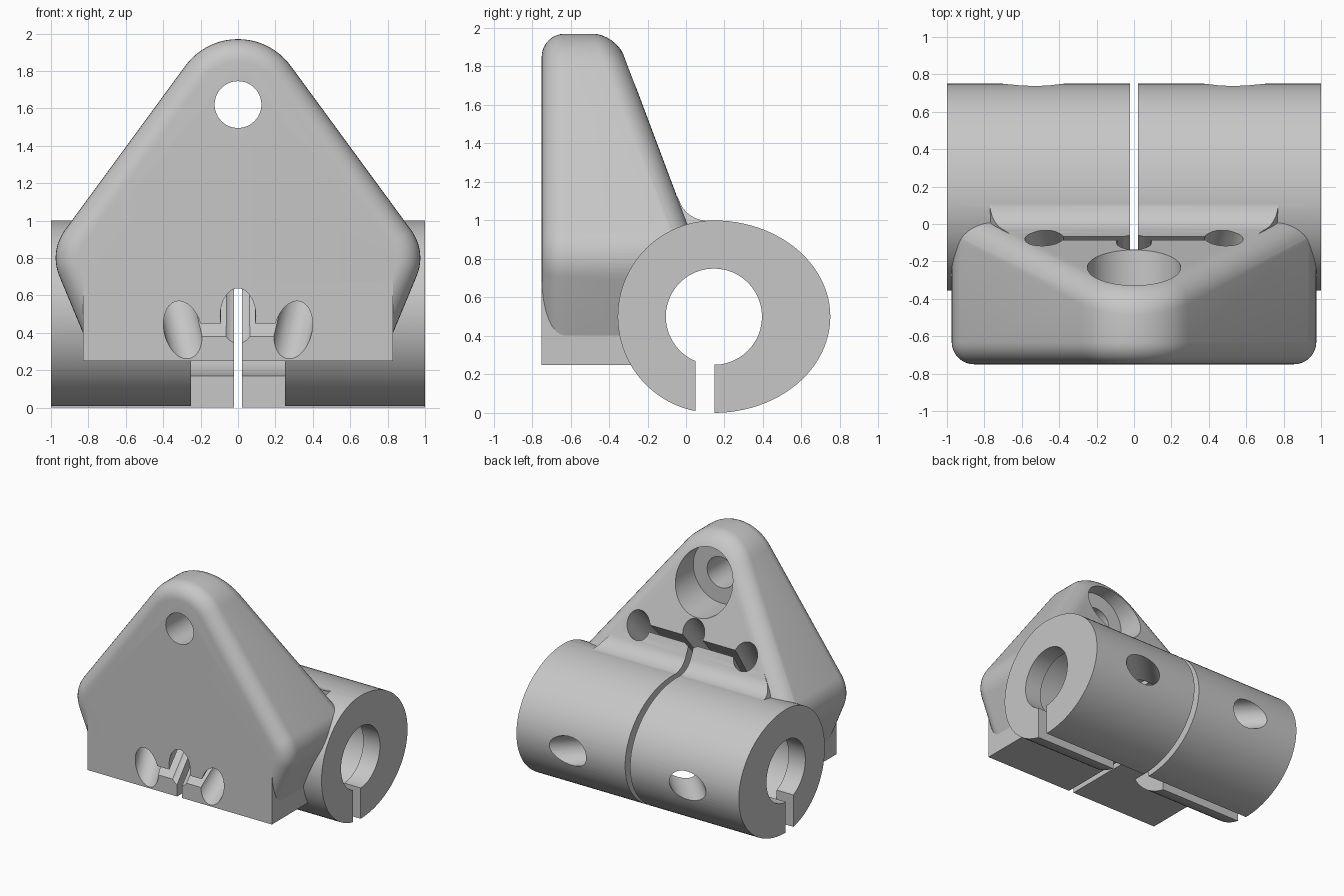
import bpy, bmesh
from math import sin, cos, radians
from mathutils import Vector

cube = bpy.data.objects.get("Cube")
if cube:
    bpy.data.objects.remove(cube, do_unlink=True)

mat = bpy.data.materials.new("light_grey")
mat.use_nodes = True
GREY = (0.57, 0.57, 0.57, 1)
mat.diffuse_color = GREY
mat.node_tree.nodes["Principled BSDF"].inputs["Base Color"].default_value = GREY


def arc(cx, cy, rx, ry, a0, a1, n):
    angles = [radians(a0 + (a1 - a0) * i / n) for i in range(n + 1)]
    return [(cx + rx * cos(a), cy + ry * sin(a)) for a in angles]


def loft(name, rings):
    """Closed solid skinned over rings; each end cap is split into two faces."""
    bm = bmesh.new()
    loops = [[bm.verts.new(p) for p in ring] for ring in rings]
    n = len(rings[0])
    for loop in (loops[0], loops[-1]):
        bm.faces.new(loop[:n // 2 + 1])
        bm.faces.new(loop[n // 2:] + loop[:1])
    for a, b in zip(loops, loops[1:]):
        for i in range(n):
            j = (i + 1) % n
            bm.faces.new((a[i], a[j], b[j], b[i]))
    bmesh.ops.recalc_face_normals(bm, faces=bm.faces)
    me = bpy.data.meshes.new(name)
    bm.to_mesh(me)
    bm.free()
    me.materials.append(mat)
    ob = bpy.data.objects.new(name, me)
    bpy.context.collection.objects.link(ob)
    return ob


def along_x(name, pts, lo, hi):
    return loft(name, [[(x, y, z) for y, z in pts] for x in (lo, hi)])


def box(name, x0, x1, y0, y1, z0, z1):
    return along_x(name, [(y0, z0), (y1, z0), (y1, z1), (y0, z1)], x0, x1)


def lathe(name, start, direction, steps):
    """Round solid along a direction; steps are (distance, radius)."""
    start, d = Vector(start), Vector(direction).normalized()
    side = d.cross(Vector((0, 0, 1))).normalized()
    up = side.cross(d)
    return loft(name, [[start + d * t + side * a + up * b
                        for a, b in arc(0, 0, r, r, 90, 450, 48)[:-1]] for t, r in steps])


# Triangular bracket with sloping back and rounded rims
ROUND = .12


def bracket_outline(inset):
    half = (arc(0, 1.62, .35 - inset, .35 - inset, 90, 34, 10)
            + arc(.725, .8, .25 - inset, .25 - inset, 36, -22, 10)
            + [(.775 - inset, .27)])
    return half + [(0, .27)] + [(-x, z) for x, z in reversed(half[1:])]


front_rings, back_rings = [], []
for i in range(9):
    a = radians(90 * i / 8)
    pts = bracket_outline(ROUND * (1 - sin(a)))
    depth = ROUND * (1 - cos(a))
    front_rings.append([(x, -.75 + depth, z) for x, z in pts])
    back_rings.append([(x, -.3 - (z - 1.8) * .375 - depth, z) for x, z in pts])
clamp = loft("clamp_bracket", front_rings + back_rings[::-1])

# Split barrel: round front half, oval back half
barrel_pts = arc(.145, .5, .605, .5, -90, 90, 48) + arc(.145, .5, .5, .5, 90, 270, 48)[1:-1]
barrel = along_x("barrel", barrel_pts, -1, 1)

# Square foot and the fillet that blends the bracket into the barrel
foot = box("foot", -.83, .83, -.75, .1, .25, .68)
fillet_pts = [(-.2, .9), (-.2, 1.15), (-.06, 1.15)] + arc(.12, 1.14, .16, .143, 195, 270, 8) + [(.12, .9)]
fillet = along_x("fillet", fillet_pts, -.77, .77)
for v in fillet.data.vertices:
    v.co.x *= 1 - max(0, v.co.z - 1)

# Jaw slot, bore with wider inner recess, centre slit and jaw cutaway
cutters = [
    box("jaw_slot", -1.2, 1.2, .05, .147, -.1, .35),
    lathe("bore", (0, .145, .5), (1, 0, 0),
          [(-1.2, .25), (-.85, .25), (-.85, .33), (.85, .33), (.85, .25), (1.2, .25)]),
    along_x("centre_slit", [(-.85, -.1), (.9, -.1), (.9, 1.31), (-.05, 1.31), (-.85, .36)],
            -.0225, .0225),
    box("jaw_cutaway", -.25, .25, -.5, .1, -.1, .248),
]

# Mounting hole with counterbore
cutters.append(lathe("mounting_hole", (0, 0, 1.62), (0, 1, 0),
                     [(-1, .125), (-.45, .125), (-.45, .25), (.3, .25)]))

# Three slanted tie holes, the thin slot joining them, and converging barrel holes
cutters.append(lathe("centre_tie_hole", (0, -.95, .253), (0, 1, 1.185), [(0, .095), (1.55, .095)]))
for s in (-1, 1):
    slant = Vector((s * .185, .67, .785))
    start = Vector((s * .295, -.75, .415)) - slant * .2
    cutters.append(lathe("side_tie_hole", start, slant, [(0, .1), (1.47, .1)]))
    cutters.append(lathe("barrel_hole", (s * .06, .27, .48), (s, 1, 0), [(0, .117), (1.1, .117)]))
tie_slot = along_x("tie_slot", [(-.87, .24), (0, 1.259), (0, 1.329), (-.87, .31)], -1, 1)
for v in tie_slot.data.vertices:
    v.co.x *= .295 + .185 * (v.co.y + .75) / .67
cutters.append(tie_slot)

# Combine everything into one solid
bpy.ops.object.select_all(action='DESELECT')
bpy.context.view_layer.objects.active = clamp
clamp.select_set(True)
jobs = [(o, 'UNION') for o in (barrel, foot, fillet)] + [(c, 'DIFFERENCE') for c in cutters]
for tool, op in jobs:
    mod = clamp.modifiers.new(tool.name, 'BOOLEAN')
    mod.operation, mod.object, mod.solver = op, tool, 'EXACT'
    bpy.ops.object.modifier_apply(modifier=mod.name)
    bpy.data.objects.remove(tool, do_unlink=True)
bpy.ops.object.shade_smooth_by_angle(angle=radians(20))
